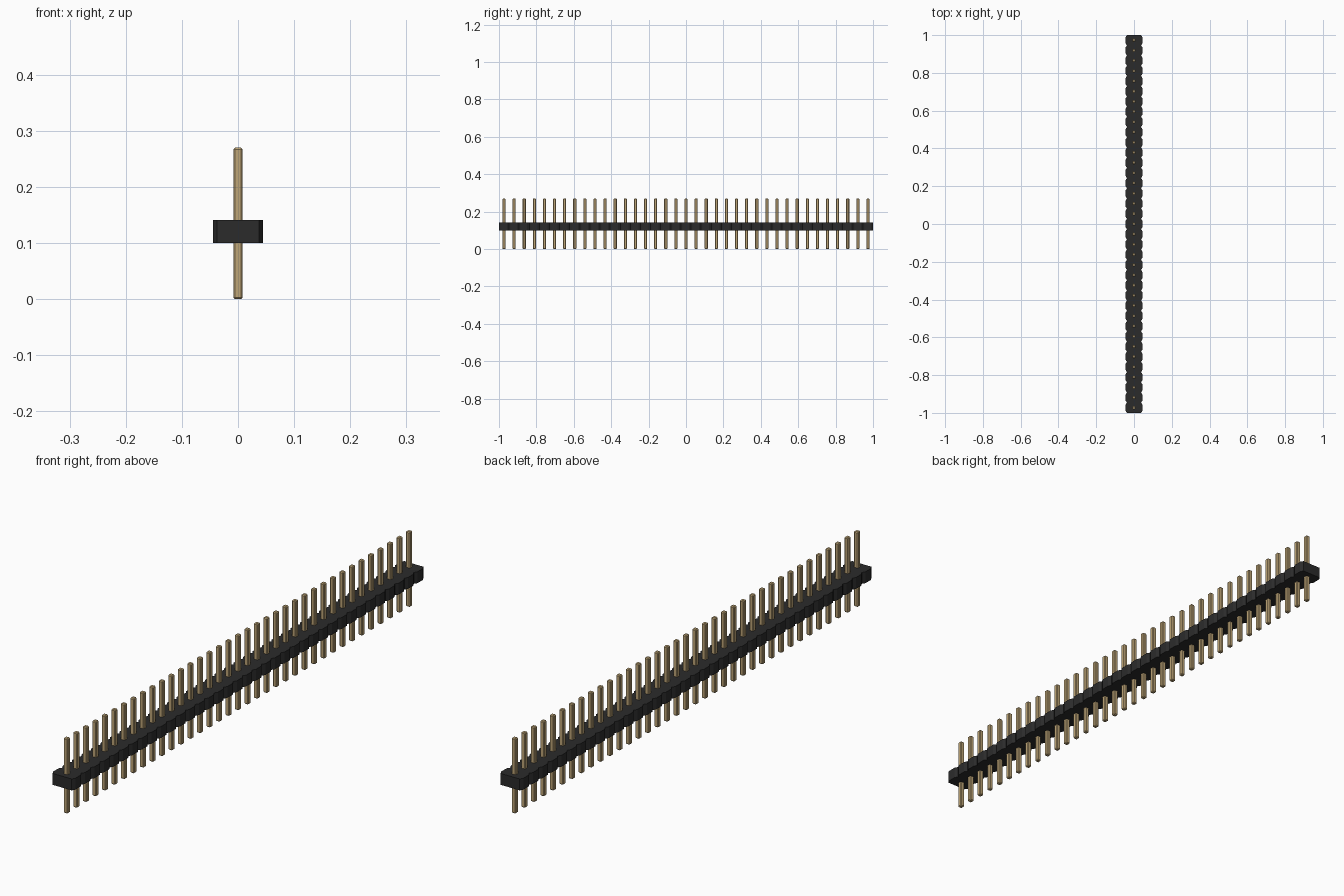
import bpy
import bmesh

if "Cube" in bpy.data.objects:
    bpy.data.objects.remove(bpy.data.objects["Cube"], do_unlink=True)

COUNT = 37
PITCH = 2 / COUNT
HALF_W = 0.0445                 # housing half width
NOTCH_X, NOTCH_Y = 0.007, 0.011  # corner cuts between segments
BASE_Z, TOP_Z = 0.10, 0.141
PIN_W, PIN_H, PIN_BEVEL = 0.0165, 0.27, 0.003


def material(name, color):
    mat = bpy.data.materials.new(name)
    mat.use_nodes = True
    mat.diffuse_color = (*color, 1)
    mat.node_tree.nodes["Principled BSDF"].inputs["Base Color"].default_value = (*color, 1)
    return mat


def add_object(name, bm, mat):
    mesh = bpy.data.meshes.new(name)
    bmesh.ops.recalc_face_normals(bm, faces=bm.faces[:])
    bm.to_mesh(mesh)
    bm.free()
    mesh.materials.append(mat)
    obj = bpy.data.objects.new(name, mesh)
    bpy.context.collection.objects.link(obj)
    return obj


black = material("black plastic", (0.024, 0.024, 0.024))
gold = material("gold metal", (0.52, 0.38, 0.185))

# Housing: one scalloped outline, extruded upward
side = []
for i in range(COUNT):
    y = -1 + i * PITCH
    side += [(HALF_W - NOTCH_X, y), (HALF_W, y + NOTCH_Y), (HALF_W, y + PITCH - NOTCH_Y)]
side.append((HALF_W - NOTCH_X, 1))
outline = side + [(-x, -y) for x, y in side]

bm = bmesh.new()
base = bm.faces.new([bm.verts.new((x, y, BASE_Z)) for x, y in outline])
result = bmesh.ops.extrude_face_region(bm, geom=[base], use_keep_orig=True)
top = [v for v in result["geom"] if isinstance(v, bmesh.types.BMVert)]
bmesh.ops.translate(bm, verts=top, vec=(0, 0, TOP_Z - BASE_Z))
add_object("housing", bm, black)

# Pins: square posts with chamfered edges, sharing one mesh
bm = bmesh.new()
bmesh.ops.create_cube(bm, size=1)
bmesh.ops.scale(bm, vec=(PIN_W, PIN_W, PIN_H), verts=bm.verts[:])
bmesh.ops.bevel(bm, geom=bm.edges[:], offset=PIN_BEVEL, segments=1,
                affect='EDGES', profile=0.5)
first_pin = add_object("pin", bm, gold)
for i in range(COUNT):
    pin = first_pin if i == 0 else first_pin.copy()
    if i:
        bpy.context.collection.objects.link(pin)
    pin.name = f"pin_{i + 1}"
    pin.location = (0, -1 + (i + 0.5) * PITCH, PIN_H / 2)
